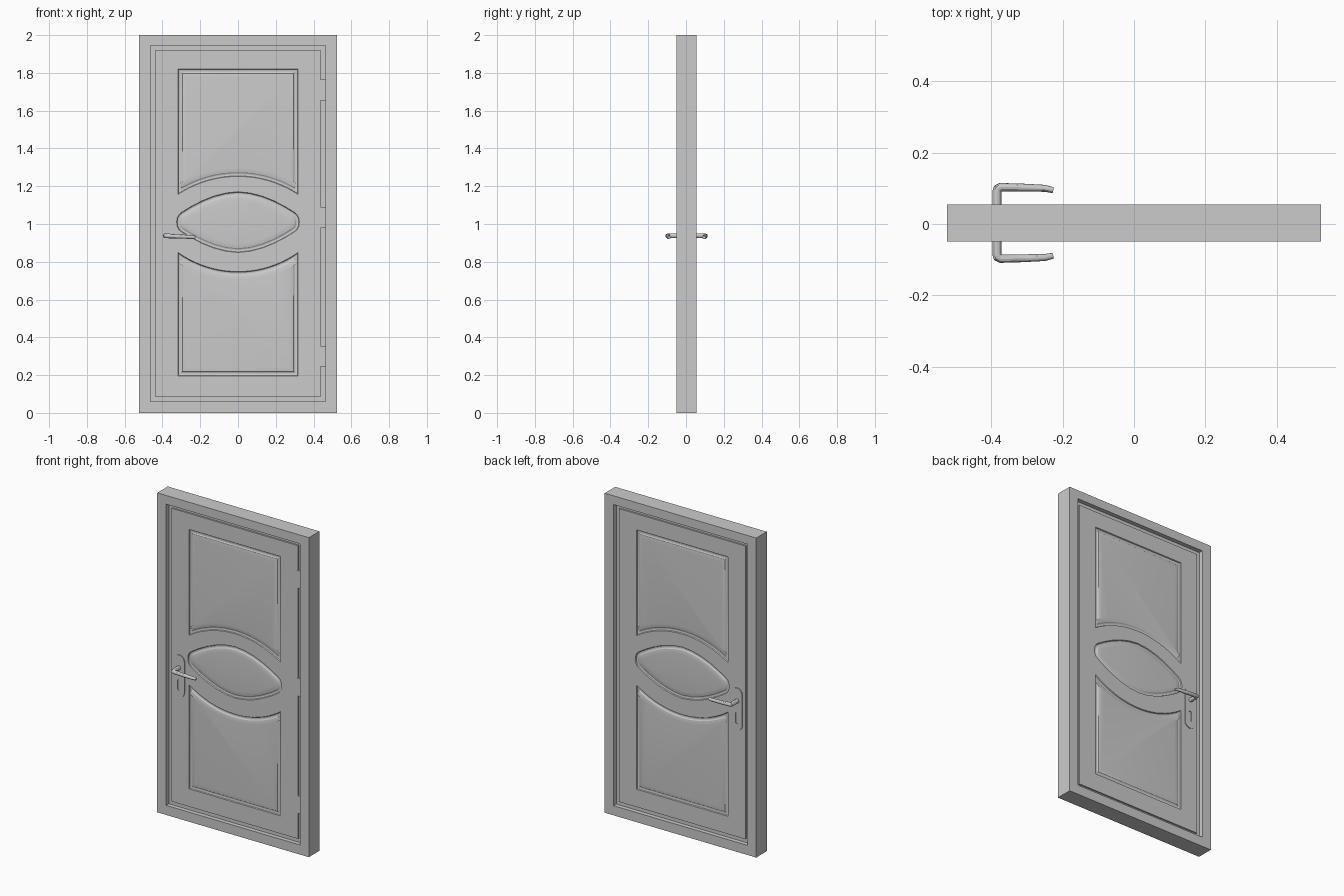
import bpy, bmesh, math
from mathutils import Vector

if "Cube" in bpy.data.objects:
    bpy.data.objects.remove(bpy.data.objects["Cube"])

Y_MID = 0.003     # the slab sits slightly behind the handle centre
FRAME_Y, LEAF_Y, PLATE_Y = 0.052, 0.035, 0.040   # half thicknesses


def rect(x, z0, z1):
    return [(-x, z0), (x, z0), (x, z1), (-x, z1)]


def stadium(cx, z0, z1, r, n=10):
    pts = []
    for cz, start in ((z1 - r, 0), (z0 + r, math.pi)):
        for i in range(n + 1):
            a = start + math.pi * i / n
            pts.append((cx + r * math.cos(a), cz + r * math.sin(a)))
    return pts


def arc(x, z_end, z_mid, n=20):
    """Shallow circular arc from -x to +x."""
    h = z_mid - z_end
    r = (x * x + h * h) / (2 * abs(h))
    s = math.copysign(1, h)
    c = z_mid - s * r
    t = math.asin(x / r)
    return [(r * math.sin(t * (2 * i / n - 1)), c + s * r * math.cos(t * (2 * i / n - 1)))
            for i in range(n + 1)]


def inset(pts, d):
    """Mitred inward offset of a counter-clockwise outline."""
    out = []
    for i, p in enumerate(pts):
        p = Vector(p)
        a = (p - Vector(pts[i - 1])).normalized()
        b = (Vector(pts[(i + 1) % len(pts)]) - p).normalized()
        na, nb = Vector((-a.y, a.x)), Vector((-b.y, b.x))
        out.append(tuple(p + (na + nb) * d / (1 + na.dot(nb))))
    return out


def add_loop(bm, pts, y):
    return [bm.verts.new((x, y, z)) for x, z in pts]


def bridge(bm, a, b):
    for i in range(len(a)):
        j = (i + 1) % len(a)
        bm.faces.new((a[i], a[j], b[j], b[i]))


def moulded_slab(name, outer, half, back, holes, profile, cap=True, both=True):
    """Face with moulded recesses; profile = (inset, depth) steps; mirrored to the back."""
    bm = bmesh.new()
    rim = add_loop(bm, outer, -half)
    rings = [add_loop(bm, h, -half) for h in holes]
    edges = [bm.edges.new((l[i - 1], l[i])) for l in [rim] + rings for i in range(len(l))]
    bmesh.ops.triangle_fill(bm, edges=edges, use_beauty=True, normal=(0, -1, 0))
    bridge(bm, rim, add_loop(bm, outer, -back))
    for hole, ring in zip(holes, rings):
        for d, depth in profile:
            nxt = add_loop(bm, inset(hole, d), -half + depth)
            bridge(bm, ring, nxt)
            ring = nxt
        if cap:
            bm.faces.new(ring)
    if both:
        bmesh.ops.mirror(bm, geom=bm.verts[:] + bm.edges[:] + bm.faces[:],
                         axis='Y', merge_dist=0.0001)
    bmesh.ops.recalc_face_normals(bm, faces=bm.faces[:])
    me = bpy.data.meshes.new(name)
    bm.to_mesh(me)
    bm.free()
    ob = bpy.data.objects.new(name, me)
    bpy.context.collection.objects.link(ob)
    ob.location.y = Y_MID
    smooth(ob)
    return ob


def smooth(ob):
    bpy.ops.object.select_all(action='DESELECT')
    ob.select_set(True)
    bpy.context.view_layer.objects.active = ob
    bpy.ops.object.shade_smooth_by_angle(angle=math.radians(30))


# frame with rebate
moulded_slab("door_frame", rect(0.525, 0, 2), FRAME_Y, 0, [rect(0.463, 0.06, 1.945)],
             [(0, 0.027), (0.025, 0.027), (0.025, FRAME_Y)], cap=False)

# leaf with two arched panels and a lens-shaped centre panel
upper = arc(0.317, 1.157, 1.252) + [(0.317, 1.82), (-0.317, 1.82)]
lower = [(-0.317, 0.196), (0.317, 0.196)] + arc(0.317, 0.849, 0.748)[::-1]
quarter = [(0.325, 0), (0.322, 0.022), (0.313, 0.040), (0.297, 0.053), (0.25, 0.082),
           (0.19, 0.113), (0.13, 0.137), (0.065, 0.154)]
top = quarter + [(0, 0.161)] + [(-x, z) for x, z in quarter[::-1]]
lens = [(x, 1.01 + z) for x, z in top + [(x, -z) for x, z in top[-2:0:-1]]]
moulded_slab("door_leaf", rect(0.4375, 0.085, 1.92), LEAF_Y, 0, [upper, lower, lens],
             [(0.003, 0.006), (0.008, 0.008), (0.014, 0.008), (0.019, 0.006),
              (0.022, 0.003), (0.032, 0.001), (0.045, 0)])

# lock plates with key slots
moulded_slab("lock_plates", stadium(-0.382, 0.754, 1.018, 0.036), PLATE_Y, LEAF_Y,
             [stadium(-0.382, 0.795, 0.865, 0.010)], [(0, 0.0045)])

# lever handles, front and back
for side, s in (("front", -1), ("back", 1)):
    cu = bpy.data.curves.new(side + "_lever", 'CURVE')
    cu.dimensions = '3D'
    cu.bevel_depth = 0.013
    cu.bevel_resolution = 4
    cu.use_fill_caps = True
    path = [(-0.384, 0.034, 0.938, 1), (-0.384, 0.088, 0.938, 1), (-0.382, 0.096, 0.938, 1),
            (-0.374, 0.100, 0.937, 0.95), (-0.31, 0.099, 0.934, 0.85),
            (-0.25, 0.097, 0.931, 0.75), (-0.227, 0.092, 0.929, 0.65)]
    sp = cu.splines.new('POLY')
    sp.points.add(len(path) - 1)
    for p, (x, y, z, r) in zip(sp.points, path):
        p.co = (x, s * y, z, 1)
        p.radius = r
    ob = bpy.data.objects.new(side + "_lever", cu)
    bpy.context.collection.objects.link(ob)
    ob.location.y = Y_MID
    bpy.ops.object.select_all(action='DESELECT')
    ob.select_set(True)
    bpy.context.view_layer.objects.active = ob
    bpy.ops.object.convert(target='MESH')
    smooth(bpy.context.view_layer.objects.active)

# hinges bridging the gap on the right
for i, z in enumerate((0.30, 1.035, 1.71)):
    bpy.ops.mesh.primitive_cube_add(size=1, location=(0.447, -0.029 + Y_MID, z))
    hinge = bpy.context.object
    hinge.name = "hinge_%d" % (i + 1)
    hinge.scale = (0.032, 0.014, 0.11)
